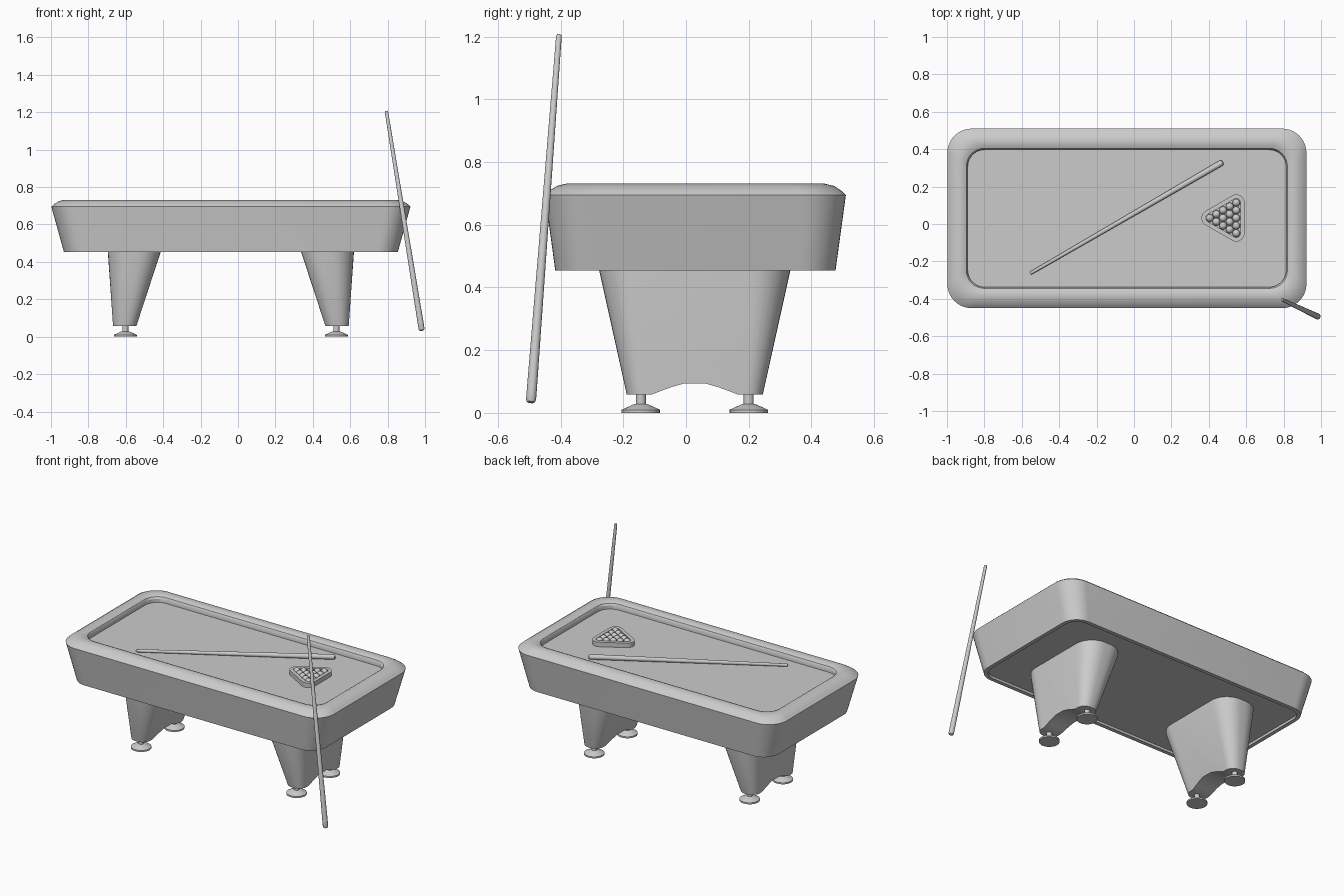
import bpy, bmesh, math
from mathutils import Vector, Matrix

if "Cube" in bpy.data.objects:
    bpy.data.objects.remove(bpy.data.objects["Cube"])

CX, CY = -0.038, 0.03   # centre of the table


def finish(name, bm, smooth=True):
    bmesh.ops.remove_doubles(bm, verts=bm.verts, dist=1e-5)
    bmesh.ops.recalc_face_normals(bm, faces=bm.faces)
    me = bpy.data.meshes.new(name)
    bm.to_mesh(me)
    bm.free()
    ob = bpy.data.objects.new(name, me)
    bpy.context.collection.objects.link(ob)
    if smooth:
        shade(ob)
    return ob


def shade(ob):
    bpy.ops.object.select_all(action='DESELECT')
    bpy.context.view_layer.objects.active = ob
    ob.select_set(True)
    bpy.ops.object.shade_smooth_by_angle(angle=math.radians(32))


def ring(cx, cy, hx, hy, r, z, n=8):
    """Rounded rectangle; a circle when hx = hy = r."""
    pts = []
    for k, (sx, sy) in enumerate([(1, 1), (-1, 1), (-1, -1), (1, -1)]):
        for i in range(n + 1):
            a = math.pi / 2 * (k + i / n)
            pts.append((cx + sx * (hx - r) + r * math.cos(a),
                        cy + sy * (hy - r) + r * math.sin(a), z))
    return pts


def loft(rings, bm=None, closed=False):
    bm = bm or bmesh.new()
    vs = [[bm.verts.new(p) for p in rg] for rg in rings]
    pairs = list(zip(vs, vs[1:])) + ([(vs[-1], vs[0])] if closed else [])
    for a, b in pairs:
        for i in range(len(a)):
            j = (i + 1) % len(a)
            bm.faces.new((a[i], a[j], b[j], b[i]))
    if not closed:
        bm.faces.new(vs[0][::-1])
        bm.faces.new(vs[-1])
    return bm


def lathe(profile, cx=0, cy=0):
    return loft([ring(cx, cy, r, r, r, z, 6) for r, z in profile])


# Table body: recessed underside, flared apron, rounded rail, sunken bed
body = [(.868, .422, .085, .470), (.868, .422, .085, .454), (.893, .447, .11, .454),
        (.96, .48, .13, .695), (.945, .465, .125, .709), (.921, .442, .12, .724),
        (.893, .413, .11, .731), (.872, .390, .10, .727), (.858, .374, .095, .720),
        (.851, .367, .09, .708), (.851, .367, .09, .686)]
finish("table_body", loft([ring(CX, CY, *b, n=10) for b in body]))

# Legs: tapered blocks with an arch cut into the bottom edge
half = [(.139, .058), (.108, .070), (.072, .083), (.037, .093)]
arch = [(.16, .03), *half] + [(-y, z) for y, z in half[::-1]] + [(-.16, .03)]
for s, side in ((-1, "left"), (1, "right")):
    leg = finish(side + "_leg", loft([
        ring(CX + s * .5675, CY - .002, .0625, .217, .055, .058),
        ring(CX + s * .5165, CY - .002, .1415, .305, .12, .454),
        ring(CX + s * .5165, CY - .002, .1415, .305, .12, .472)]), False)
    cutter = finish("arch_cutter", loft(
        [[(CX + s * .5675 + dx, CY - .002 + y, z) for y, z in arch] for dx in (-.2, .2)]), False)
    cutter.hide_render = True
    mod = leg.modifiers.new("arch", 'BOOLEAN')
    mod.operation, mod.object, mod.solver = 'DIFFERENCE', cutter, 'EXACT'
    bpy.context.view_layer.objects.active = leg
    bpy.ops.object.modifier_apply(modifier=mod.name)
    bpy.data.objects.remove(cutter)
    shade(leg)
    # Levelling feet
    for t, end in ((-1, "front"), (1, "back")):
        finish(f"{side}_{end}_foot", lathe(
            [(.061, 0), (.061, .010), (.024, .027), (.016, .029), (.016, .075)],
            CX + s * .564, CY - .002 + t * .172))


# Cues: tapered sticks with rounded butts
def cue(name, butt, tip):
    butt, tip = Vector(butt), Vector(tip)
    d = tip - butt
    L = d.length
    bm = lathe([(.008, 0), (.013, .003), (.016, .010), (.016, .05),
                (.009, L - .006), (.0065, L)])
    rot = d.to_track_quat('Z', 'Y').to_matrix().to_4x4()
    bmesh.ops.transform(bm, matrix=Matrix.Translation(butt) @ rot, verts=bm.verts)
    finish(name, bm)


cue("leaning_cue", (.983, -.495, .032), (.793, -.405, 1.207))
cue("resting_cue", (.475, .331, .702), (-.554, -.264, .695))

# Racked balls
R, BED, BX = .0205, .686, .547
balls = bmesh.new()
for col in range(5):
    for i in range(col + 1):
        p = (BX - (4 - col) * R * math.sqrt(3), CY + .002 + (2 * i - col) * R, BED + R)
        bmesh.ops.create_uvsphere(balls, u_segments=20, v_segments=12, radius=R,
                                  matrix=Matrix.Translation(p))
bmesh.ops.recalc_face_normals(balls, faces=balls.faces)
me = bpy.data.meshes.new("balls")
balls.to_mesh(me)
balls.free()
ball_ob = bpy.data.objects.new("balls", me)
bpy.context.collection.objects.link(ball_ob)
shade(ball_ob)


# Triangle rack: rounded triangular frame around the balls
def tri(off, z):
    corners = [(BX, CY + .002 + 4 * R, 0), (BX - 4 * R * math.sqrt(3), CY + .002, 120),
               (BX, CY + .002 - 4 * R, 240)]
    return [(x + off * math.cos(math.radians(a + 15 * i)),
             y + off * math.sin(math.radians(a + 15 * i)), z)
            for x, y, a in corners for i in range(9)]


finish("rack", loft([tri(.0215, BED), tri(.044, BED), tri(.044, BED + .03),
                     tri(.0215, BED + .03)], closed=True))
